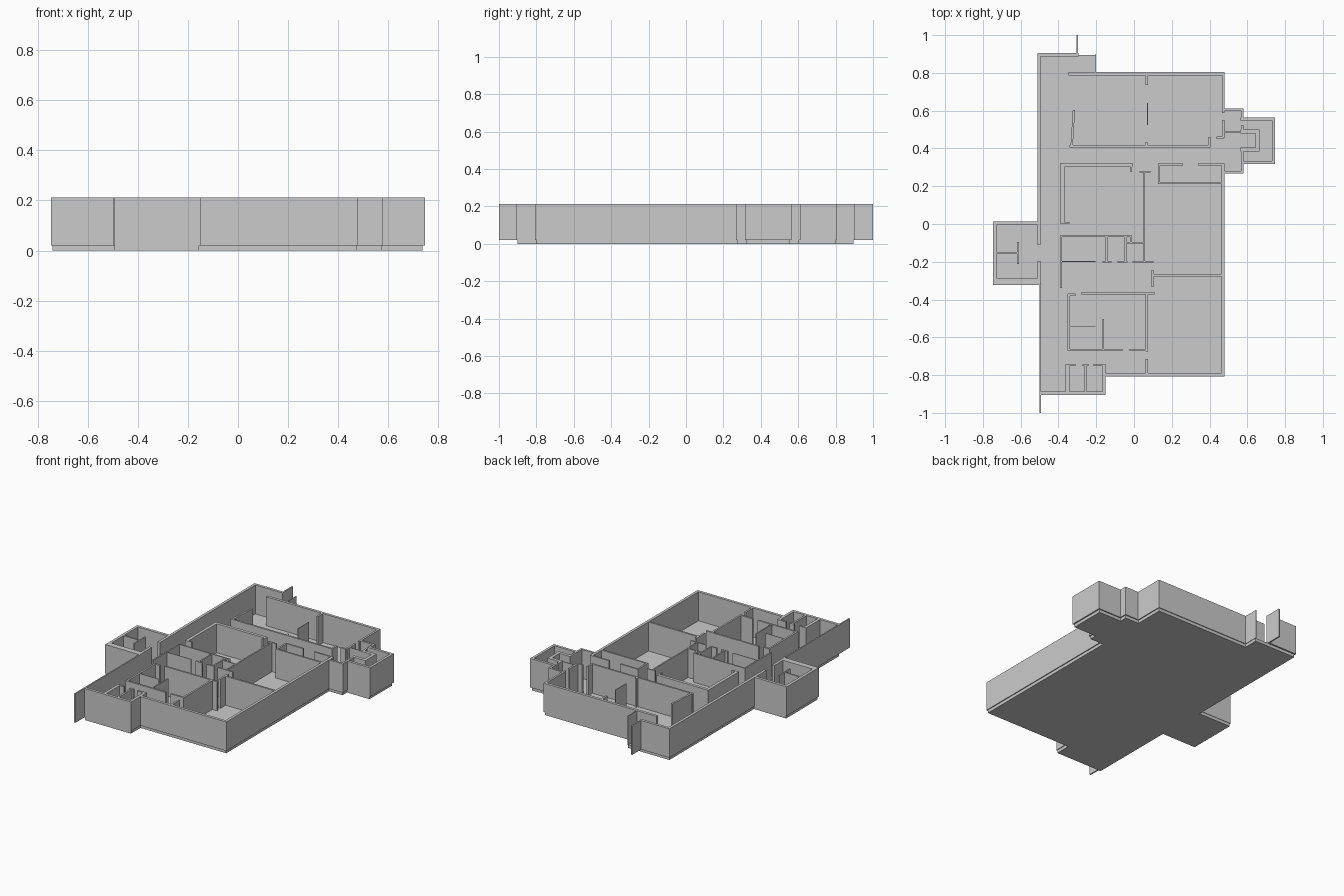
import bpy, bmesh
from math import hypot

FLOOR, TOP = 0.02, 0.212


def prism(bm, pts, z0, z1):
    """Extrude a closed plan outline from z0 to z1."""
    face = bm.faces.new([bm.verts.new((x, y, z0)) for x, y in pts])
    ext = bmesh.ops.extrude_face_region(bm, geom=[face])["geom"]
    for v in ext:
        if isinstance(v, bmesh.types.BMVert):
            v.co.z = z1


def finish(bm, name):
    bmesh.ops.recalc_face_normals(bm, faces=bm.faces)
    me = bpy.data.meshes.new(name)
    bm.to_mesh(me)
    bm.free()
    bpy.context.collection.objects.link(bpy.data.objects.new(name, me))


def walls(name, t, runs):
    """Walls of thickness t along centre lines (x0, y0, x1, y1)."""
    bm = bmesh.new()
    for x0, y0, x1, y1 in runs:
        d = hypot(x1 - x0, y1 - y0)
        nx, ny = -(y1 - y0) / d * t / 2, (x1 - x0) / d * t / 2
        prism(bm, [(x0 + nx, y0 + ny), (x1 + nx, y1 + ny),
                   (x1 - nx, y1 - ny), (x0 - nx, y0 - ny)], FLOOR, TOP)
    finish(bm, name)


# Floor slab, slightly inset from the outer walls
bm = bmesh.new()
prism(bm, [(-.505, .895), (-.203, .895), (-.203, .80), (.474, .80), (.474, .605),
           (.573, .605), (.573, .557), (.738, .557), (.738, .323), (.573, .323),
           (.573, .276), (.474, .276), (.474, -.80), (-.155, -.80), (-.155, -.90),
           (-.493, -.90), (-.493, -.317), (-.741, -.317), (-.741, .01), (-.505, .01)],
      0, FLOOR)
finish(bm, "floor_slab")

# Outer shell
walls("outer_walls", .018, [
    (-.503, .905, -.503, -.111), (-.503, -.196, -.503, -.323),
    (-.512, .896, -.294, .896), (-.347, .796, .480, .796),
    (.471, .32, .471, -.805), (-.155, -.799, .480, -.799),
    (-.159, -.742, -.159, -.905), (-.500, -.896, -.150, -.896)])
walls("outer_walls_east", .013, [(.4735, .80, .4735, .587), (.4735, .55, .4735, .455)])
walls("boundary_fins", .009, [(-.496, -.32, -.496, -1), (-.300, 1, -.300, .89)])
walls("thin_end_wall", .004, [(-.202, .90, -.202, .80)])

# West annex
walls("west_annex", .019, [(-.738, .012, -.738, -.323), (-.747, .003, -.503, .003)])
walls("west_annex_south", .038, [(-.747, -.304, -.503, -.304)])
walls("west_annex_partitions", .009, [(-.73, -.153, -.612, -.153), (-.614, -.095, -.614, -.212)])

# East porch and annex
walls("east_porch", .013, [
    (.474, .605, .579, .605), (.573, .611, .573, .55), (.573, .525, .573, .483),
    (.474, .275, .579, .275), (.573, .385, .573, .269)])
walls("east_porch_partition", .005, [(.479, .486, .565, .486)])
walls("east_annex", .017, [
    (.565, .556, .747, .556), (.7385, .56, .7385, .317), (.575, .325, .747, .325)])
walls("east_annex_core", .021, [
    (.565, .490, .665, .490), (.654, .50, .654, .386), (.565, .395, .665, .395)])

# North hall
walls("north_hall", .012, [
    (-.341, .412, .405, .412), (.400, .412, .400, .46), (.437, .456, .474, .456),
    (.067, .79, .067, .735), (.066, .41, .066, .433), (-.318, .603, -.330, .412)])
walls("north_hall_divider", .006, [(.071, .64, .071, .524)])

# East store
walls("east_store", .011, [
    (.131, .315, .259, .315), (.339, .315, .471, .315),
    (.133, .32, .133, .212), (.128, .217, .471, .217)])

# West room
walls("west_room", .02, [(-.378, .323, -.378, .0), (-.388, .312, -.009, .312)])
walls("west_room_jambs", .008, [(-.388, .006, -.341, .006), (-.015, .322, -.015, .275)])

# Central corridor and small rooms
walls("central_walls", .009, [
    (.055, .275, .055, -.20), (.029, .277, .087, .277),
    (-.388, -.063, -.013, -.063), (-.386, -.06, -.386, -.339),
    (-.146, -.065, -.146, -.20), (-.045, -.065, -.045, -.20),
    (-.016, -.06, -.016, -.10), (-.042, -.099, .055, -.099),
    (-.167, -.2, -.119, -.2), (-.087, -.2, -.034, -.2), (-.008, -.2, .103, -.2)])
walls("thin_partitions", .004, [(-.384, -.198, -.204, -.198), (-.341, -.541, -.204, -.541)])

# South rooms
walls("south_rooms", .012, [
    (.098, -.272, .471, -.272), (.098, -.243, .098, -.333),
    (-.278, -.367, .108, -.367), (-.350, -.374, -.309, -.374),
    (-.346, -.37, -.346, -.672), (-.352, -.667, -.061, -.667),
    (-.024, -.667, .071, -.667), (.067, -.37, .067, -.675),
    (.067, -.714, .067, -.79)])
walls("south_partition", .008, [(-.162, -.503, -.162, -.667)])

# South wash rooms
walls("wash_rooms", .012, [
    (-.362, -.746, -.309, -.746), (-.272, -.746, -.241, -.746),
    (-.214, -.746, -.150, -.746), (-.257, -.746, -.257, -.89)])
walls("wash_room_side", .02, [(-.352, -.742, -.352, -.89)])
